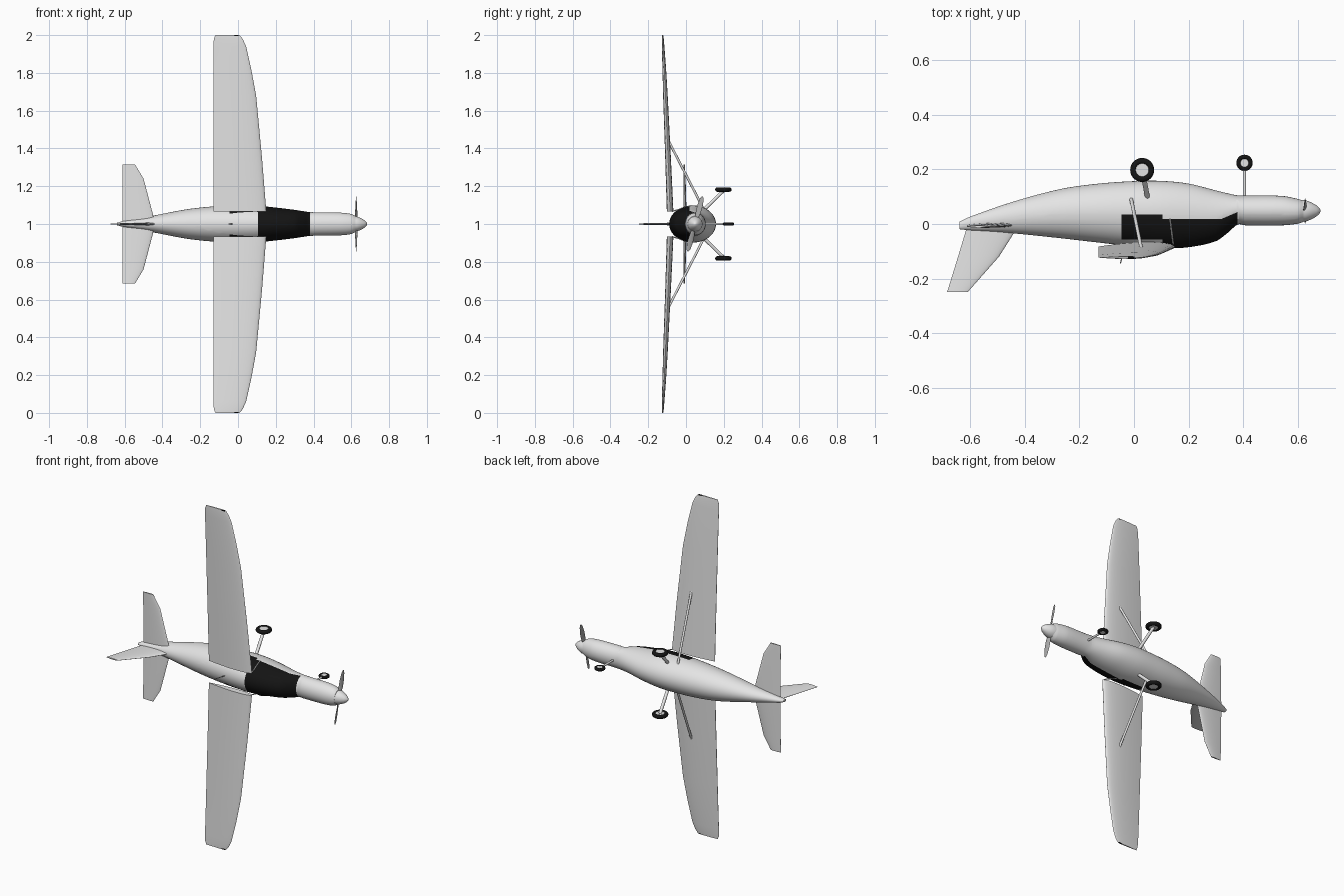
import bpy, bmesh, math
from mathutils import Vector

if "Cube" in bpy.data.objects:
    bpy.data.objects.remove(bpy.data.objects["Cube"])

# Aircraft lies with its nose at +x, its roof towards -y and its span along z (centre z = 1)


def material(name, c):
    m = bpy.data.materials.new(name)
    m.diffuse_color = (c[0], c[1], c[2], 1)
    m.use_nodes = True
    m.node_tree.nodes["Principled BSDF"].inputs["Base Color"].default_value = m.diffuse_color
    return m


WHITE = material("white_paint", (0.78, 0.78, 0.78))
BLACK = material("black_glass", (0.007, 0.007, 0.007))
GREY = material("grey_metal", (0.4, 0.4, 0.4))


def finish(name, bm, *mats, angle=40):
    bmesh.ops.recalc_face_normals(bm, faces=bm.faces)
    me = bpy.data.meshes.new(name)
    bm.to_mesh(me)
    bm.free()
    ob = bpy.data.objects.new(name, me)
    bpy.context.collection.objects.link(ob)
    for m in mats:
        me.materials.append(m)
    me.shade_smooth()
    me.set_sharp_from_angle(angle=math.radians(angle))
    return ob


def loft(rings):
    """Skin a list of equal-length point rings and cap both ends."""
    bm = bmesh.new()
    vs = [[bm.verts.new(p) for p in r] for r in rings]
    n = len(vs[0])
    for a, b in zip(vs, vs[1:]):
        for i in range(n):
            j = (i + 1) % n
            bm.faces.new((a[i], a[j], b[j], b[i]))
    bm.faces.new(vs[0])
    bm.faces.new(vs[-1])
    return bm


def oval(x, top, belly, half, n=48):
    c, h = (top + belly) / 2, (belly - top) / 2
    return [(x, c + h * math.cos(2 * math.pi * i / n),
             1 + half * math.sin(2 * math.pi * i / n)) for i in range(n)]


def smooth_rows(rows, steps=5):
    """Hermite interpolation between rows keyed on their first value."""
    def slope(i, k):
        a, b = rows[max(i - 1, 0)], rows[min(i + 1, len(rows) - 1)]
        return (b[k] - a[k]) / (b[0] - a[0])
    out = []
    for i in range(len(rows) - 1):
        p, q = rows[i], rows[i + 1]
        d = q[0] - p[0]
        for s in range(steps):
            t = s / steps
            row = [p[0] + d * t]
            for k in range(1, len(p)):
                row.append((2*t**3 - 3*t*t + 1) * p[k] + (t**3 - 2*t*t + t) * d * slope(i, k)
                           + (3*t*t - 2*t**3) * q[k] + (t**3 - t*t) * d * slope(i + 1, k))
            out.append(row)
    return out + [rows[-1]]


def foil(le, te, t, n=14):
    """Chordwise aerofoil points as (chord position, offset)."""
    def thick(u):
        return t * 0.5 * 2.6 * (math.sqrt(u) * (1 - u) * 0.95 + 0.03 * u)
    us = [(1 - math.cos(math.pi * i / n)) / 2 for i in range(n + 1)]
    up = [(le + (te - le) * u, -thick(u)) for u in us]
    low = [(le + (te - le) * u, thick(u)) for u in reversed(us[1:])]
    return up + low


def rod(name, a, b, r, mat, n=12):
    a, b = Vector(a), Vector(b)
    q = (b - a).to_track_quat('Z', 'Y')
    ring = [Vector((r * math.cos(2 * math.pi * i / n), r * math.sin(2 * math.pi * i / n), 0))
            for i in range(n)]
    return finish(name, loft([[p + q @ v for v in ring] for p in (a, b)]), mat)


# Fuselage: x, roof y, belly y, half width
body = [(-0.64, -0.019, 0.008, 0.007), (-0.6, -0.023, 0.027, 0.017),
        (-0.445, -0.034, 0.081, 0.045), (-0.27, -0.052, 0.128, 0.078),
        (-0.13, -0.068, 0.148, 0.093), (0.0, -0.082, 0.157, 0.098),
        (0.1, -0.089, 0.158, 0.097), (0.2, -0.085, 0.148, 0.087),
        (0.3, -0.063, 0.123, 0.075), (0.345, -0.031, 0.112, 0.068),
        (0.38, -0.002, 0.105, 0.063), (0.41, -0.005, 0.104, 0.062),
        (0.54, -0.005, 0.103, 0.06), (0.6, 0.001, 0.092, 0.053), (0.622, 0.008, 0.085, 0.042)]
bm = loft([oval(*r) for r in smooth_rows(body)])


# Windows: cut crisp borders, then colour by region
def cut(co, no):
    bmesh.ops.bisect_plane(bm, geom=bm.verts[:] + bm.edges[:] + bm.faces[:],
                           plane_co=co, plane_no=no)


for x in (-0.045, 0.105, 0.32, 0.38):
    cut((x, 0, 1), (1, 0, 0))
for y in (0.035, 0.018, -0.057):
    cut((0, y, 1), (0, 1, 0))
cut((0.32, 0.018, 1), (-0.026, 0.06, 0))
for f in bm.faces:
    c = f.calc_center_median()
    limit = 0.035 if c.x < 0.105 else 0.018 + max(0, c.x - 0.32) * 0.433
    glass = -0.045 < c.x < 0.38 and c.y < limit and (c.x > 0.105 or c.y > -0.057)
    f.material_index = 1 if glass else 0
finish("fuselage", bm, WHITE, BLACK)

# Spinner
spin = [(0.61, 0.04), (0.63, 0.039), (0.65, 0.031), (0.668, 0.021), (0.68, 0.01), (0.684, 0.002)]
finish("spinner", loft([oval(x, 0.048 - r, 0.048 + r, r, 32) for x, r in spin]), WHITE)

# Propeller blades: distance from hub, half chord, half thickness, twist
d = Vector((0, 0.26, 0.965)).normalized()
side_dir = Vector((0, d.z, -d.y))
for name, s in (("propeller_blade_a", 1), ("propeller_blade_b", -1)):
    rings = []
    for r, w, t, tw in ((0.02, 0.007, 0.005, 0.6), (0.06, 0.014, 0.003, 0.4),
                        (0.1, 0.015, 0.002, 0.25), (0.135, 0.011, 0.0015, 0.15),
                        (0.15, 0.004, 0.001, 0.1)):
        c = Vector((0.626, 0.048, 1)) + d * r * s
        cd = side_dir * math.cos(tw) + Vector((s * math.sin(tw), 0, 0))
        nd = cd.cross(d)
        rings.append([c + cd * w * math.cos(a) + nd * t * math.sin(a)
                      for a in [2 * math.pi * i / 12 for i in range(12)]])
    finish(name, loft(rings), GREY)

# Vertical fin: y, leading x, trailing x, thickness
fin = [(0.0, -0.42, -0.61, 0.018), (-0.03, -0.438, -0.618, 0.016),
       (-0.12, -0.495, -0.645, 0.013), (-0.25, -0.61, -0.685, 0.007)]
finish("tail_fin", loft([[(x, y, 1 + o) for x, o in foil(le, te, t)] for y, le, te, t in fin]), WHITE)

# Wing and tailplane stations: span, leading x, trailing x, y, thickness
wing = [(0.065, 0.15, -0.13, -0.084, 0.036), (0.35, 0.127, -0.13, -0.095, 0.031),
        (0.68, 0.096, -0.13, -0.109, 0.025), (0.82, 0.07, -0.13, -0.115, 0.02),
        (0.94, 0.043, -0.13, -0.121, 0.014), (0.98, 0.025, -0.128, -0.123, 0.011),
        (1.0, 0.008, -0.12, -0.124, 0.007)]
tail = [(0.0, -0.44, -0.612, -0.004, 0.018), (0.05, -0.45, -0.612, -0.005, 0.017),
        (0.24, -0.5, -0.612, -0.008, 0.012), (0.315, -0.545, -0.612, -0.01, 0.008)]


def wheel(name, c, major, minor, hub, width):
    bm = bmesh.new()
    n, m = 32, 12
    # Tyre ring
    v = [[bm.verts.new((c[0] + (major + minor * math.cos(b)) * math.cos(a),
                        c[1] + (major + minor * math.cos(b)) * math.sin(a),
                        c[2] + minor * math.sin(b)))
          for b in [2 * math.pi * j / m for j in range(m)]]
         for a in [2 * math.pi * i / n for i in range(n)]]
    for i in range(n):
        for j in range(m):
            a, b, k = v[i], v[(i + 1) % n], (j + 1) % m
            bm.faces.new((a[j], b[j], b[k], a[k]))
    finish(name + "_tyre", bm, BLACK)
    rod(name + "_hub", (c[0], c[1], c[2] - width / 2), (c[0], c[1], c[2] + width / 2), hub, WHITE, 28)


for tag, s in (("left", 1), ("right", -1)):
    for name, rows in (("wing", wing), ("tailplane", tail)):
        rings = [[(x, y + o, 1 + s * z) for x, o in foil(le, te, t)] for z, le, te, y, t in rows]
        finish(f"{tag}_{name}", loft(rings), WHITE)
    # Wing strut, door pillar, landing gear, tip light
    rod(f"{tag}_wing_strut", (-0.01, 0.09, 1 + s * 0.085), (0.027, -0.09, 1 + s * 0.435), 0.0065, WHITE)
    rod(f"{tag}_door_pillar", (0.132, 0.018, 1 + s * 0.095), (0.144, -0.075, 1 + s * 0.066), 0.003, WHITE, 8)
    rod(f"{tag}_gear_leg", (0.05, 0.095, 1 + s * 0.075), (0.03, 0.2, 1 + s * 0.178), 0.009, WHITE)
    wheel(f"{tag}_main_wheel", (0.03, 0.198, 1 + s * 0.182), 0.0325, 0.0115, 0.024, 0.017)
    rod(f"{tag}_tip_light", (-0.022, -0.124, 1 + s * 0.997), (0.002, -0.124, 1 + s * 0.997), 0.004, BLACK, 8)

# Nose gear and roof antenna
rod("nose_gear_leg", (0.405, 0.09, 1), (0.405, 0.224, 1), 0.006, WHITE)
wheel("nose_wheel", (0.405, 0.224, 1), 0.0215, 0.0085, 0.015, 0.014)
rod("roof_antenna", (-0.03, -0.075, 1), (-0.05, -0.145, 1), 0.002, GREY, 8)
